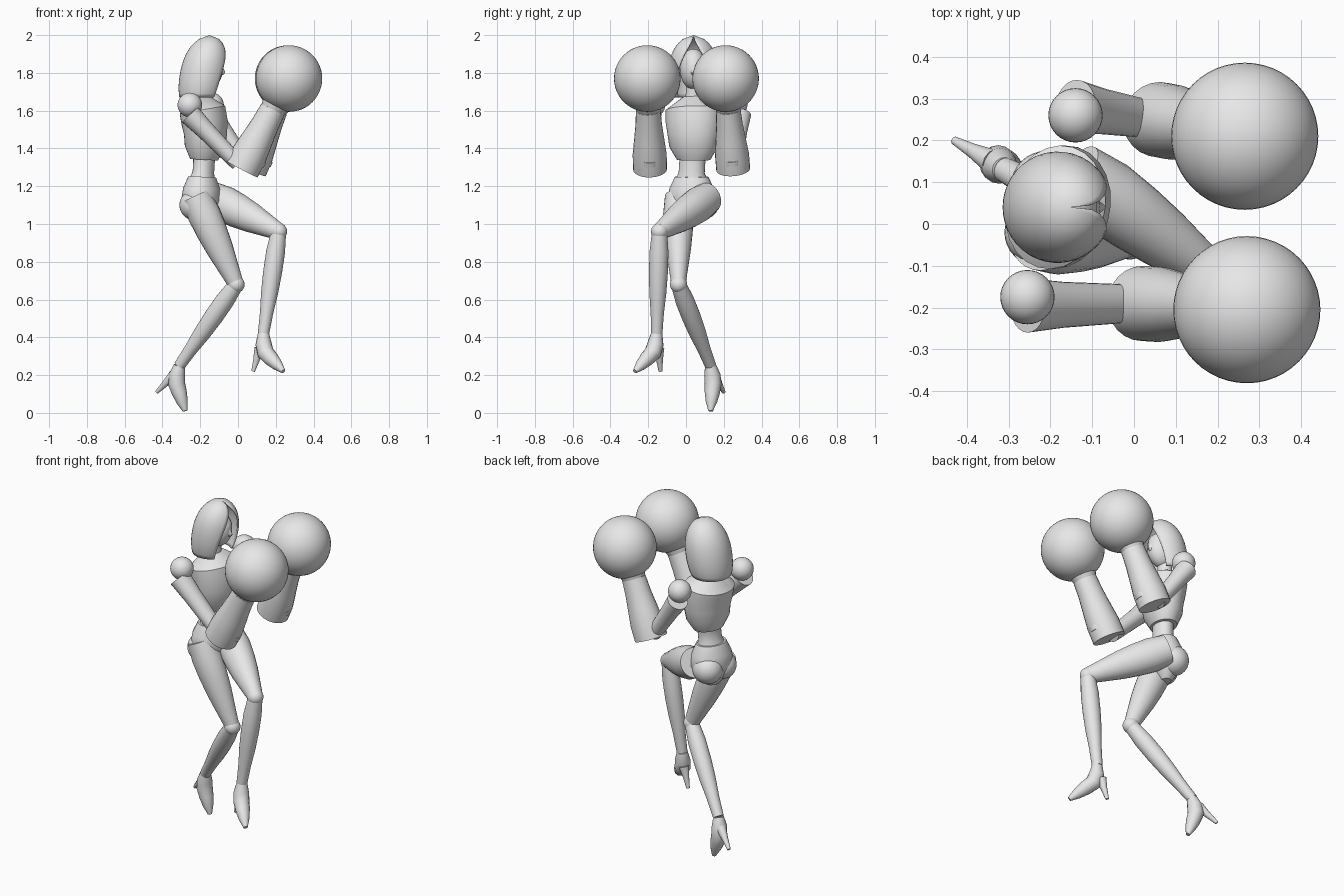
import bpy, bmesh, math
from mathutils import Vector

cube = bpy.data.objects.get("Cube")
if cube:
    bpy.data.objects.remove(cube, do_unlink=True)

colour = (.8, .8, .8, 1)
grey = bpy.data.materials.new("plain_grey")
grey.use_nodes = True
grey.diffuse_color = colour
grey.node_tree.nodes["Principled BSDF"].inputs["Base Color"].default_value = colour


def finish(name, mesh_builder):
    """Turn the built mesh into a smooth grey object with sharp edges kept."""
    bmesh.ops.recalc_face_normals(mesh_builder, faces=mesh_builder.faces)
    mesh = bpy.data.meshes.new(name)
    mesh_builder.to_mesh(mesh)
    mesh_builder.free()
    mesh.materials.append(grey)
    part = bpy.data.objects.new(name, mesh)
    bpy.context.collection.objects.link(part)
    bpy.ops.object.select_all(action="DESELECT")
    part.select_set(True)
    bpy.context.view_layer.objects.active = part
    bpy.ops.object.shade_smooth_by_angle(angle=math.radians(40))
    return part


def skin(mesh_builder, rings):
    """Join neighbouring rows of points with quads and return the rows."""
    rows = [[mesh_builder.verts.new(point) for point in ring] for ring in rings]
    for low, high in zip(rows, rows[1:]):
        for i in range(len(low) - 1):
            mesh_builder.faces.new((low[i], low[i + 1], high[i + 1], high[i]))
    return rows


def along(path, fraction):
    """Find the point at a fraction of the length of a path."""
    lengths = [(b - a).length for a, b in zip(path, path[1:])]
    remaining = fraction * sum(lengths)
    for start, end, length in zip(path, path[1:], lengths):
        if remaining <= length:
            return start.lerp(end, remaining / length)
        remaining -= length
    return path[-1]


def loft(name, path, widths, flatness=1, side=(0, 1, 0), sides=24):
    """Sweep an ellipse along a path, with its half widths evenly spaced."""
    path = [Vector(point) for point in path]
    last = len(widths) - 1
    centres = [along(path, i / last) for i in range(last + 1)]
    rings = []
    for i, (centre, width) in enumerate(zip(centres, widths)):
        tangent = (centres[min(i + 1, last)] - centres[max(i - 1, 0)]).normalized()
        across = Vector(side)
        across = (across - tangent * across.dot(tangent)).normalized()
        depth = tangent.cross(across) * flatness
        turns = [math.tau * k / sides for k in range(sides + 1)]
        rings.append([centre + width * (across * math.cos(t) + depth * math.sin(t)) for t in turns])
    builder = bmesh.new()
    rows = skin(builder, rings)
    builder.faces.new(rows[0][:-1])
    builder.faces.new(rows[-1][:-1])
    bmesh.ops.remove_doubles(builder, verts=builder.verts, dist=.0001)
    return finish(name, builder)


def ball(name, centre, radius, scale=(1, 1, 1), segments=32):
    builder = bmesh.new()
    bmesh.ops.create_uvsphere(builder, u_segments=segments, v_segments=segments // 2, radius=radius)
    bmesh.ops.scale(builder, vec=scale, verts=builder.verts)
    bmesh.ops.translate(builder, vec=centre, verts=builder.verts)
    return finish(name, builder)


# Torso, waist and hips, all turned a little to one side
turned = (.3, 1, 0)
loft("chest", [(-.18, .04, 1.34), (-.17, .04, 1.5), (-.2, .04, 1.67)],
     (.09, .13, .14, .15, .15, .06), .8, turned)
loft("waist", [(-.18, .04, 1.38), (-.18, .03, 1.3), (-.19, .03, 1.22)],
     (.07, .07, .07, .09), .8, turned)
loft("hips", [(-.19, .03, 1.25), (-.2, .03, 1)],
     (.09, .12, .13, .1, .04), .8, turned)
ball("left_buttock", (-.21, .09, 1.11), .085)
ball("right_buttock", (-.23, -.02, 1.1), .08)
loft("neck", [(-.2, .04, 1.62), (-.18, .04, 1.77)], (.06, .04, .04))

# Head with a pointed mask
ball("head", (-.17, .04, 1.82), .09, (1, .8, 1.2))
loft("face_mask", [(-.13, .04, 1.82), (-.07, .04, 1.8)], (.06, .05, .02, .005), 1.4, sides=10)

# Hood: a dome whose front opening narrows towards the top
hood_rows = []
steps = 16
for row in range(steps + 1):
    rise = row / steps
    radius = .136 * (1 - rise ** 4) ** .6 - .02 * (1 - rise) ** 6
    middle = .05 * rise - .2
    gap = math.radians(48) * (1 - rise ** 2)
    arc = [gap + (math.tau - 2 * gap) * i / 32 for i in range(33)]
    hood_rows.append([(middle + .95 * radius * math.cos(t),
                       .04 + radius * math.sin(t),
                       1.67 + .33 * rise) for t in arc])
hood_builder = bmesh.new()
skin(hood_builder, hood_rows)
bmesh.ops.remove_doubles(hood_builder, verts=hood_builder.verts, dist=.0005)
hood = finish("hood", hood_builder)
cloth = hood.modifiers.new("cloth_thickness", "SOLIDIFY")
cloth.thickness = .01
cloth.offset = -1

# Arms with flared cuffs and round boxing gloves
arms = {
    "right": dict(shoulder=(-.255, -.175, 1.63), elbow=(0, -.19, 1.32), fist=(.27, -.205, 1.77)),
    "left": dict(shoulder=(-.14, .26, 1.63), elbow=(.04, .25, 1.32), fist=(.265, .21, 1.77)),
}
for name, joints in arms.items():
    shoulder, elbow, fist = (Vector(joints[key]) for key in ("shoulder", "elbow", "fist"))
    outward = math.copysign(.02, shoulder.y)
    sleeve = shoulder + Vector((0, outward, -.05))
    cuff = elbow + Vector((.02, 0, -.03))
    wrist = cuff.lerp(fist, .66)
    ball(name + "_shoulder", shoulder, .065)
    loft(name + "_upper_arm", [sleeve, elbow], (.065, .055, .05, .045), .9)
    loft(name + "_forearm_cuff", [cuff, wrist], (.09, .09, .08, .07, .065), 1.05)
    loft(name + "_glove_neck", [wrist, wrist.lerp(fist, .5)], (.065, .08, .09))
    ball(name + "_glove", fist, .176, segments=48)
    # Raised closing strap on the outside of the cuff
    strap_shift = Vector((.045, 0, -.02))
    loft(name + "_cuff_strap",
         [cuff.lerp(wrist, .16) + strap_shift, cuff.lerp(wrist, .24) + strap_shift], (.05, .05))

# Legs: the right one trails behind, the left one is raised
legs = {
    "right": dict(hip=(-.225, -.04, 1.15), knee=(-.01, -.04, .68), ankle=(-.31, .13, .25),
                  instep=(-.33, .145, .17), toe=(-.28, .13, .01),
                  heel=(-.34, .15, .2), heel_tip=(-.43, .2, .11), size=.95),
    "left": dict(hip=(-.14, .12, 1.14), knee=(.215, -.14, .96), ankle=(.135, -.155, .42),
                 instep=(.135, -.165, .33), toe=(.24, -.27, .22),
                 heel=(.115, -.145, .34), heel_tip=(.08, -.135, .22), size=1.05),
}
for name, joints in legs.items():
    size = joints.pop("size")
    joint = {key: Vector(value) for key, value in joints.items()}
    thigh_widths = [size * width for width in (.075, .085, .08, .07, .055, .04)]
    loft(name + "_thigh", [joint["hip"], joint["knee"]], thigh_widths, 1.08)
    ball(name + "_knee", joint["knee"], .045)
    loft(name + "_shin", [joint["knee"], joint["ankle"]], (.04, .05, .05, .045, .035, .03))
    # High-heeled shoe
    loft(name + "_shoe", [joint["ankle"], joint["instep"], joint["toe"]],
         (.03, .043, .045, .04, .03, .012), sides=16)
    loft(name + "_heel", [joint["heel"], joint["heel_tip"]], (.03, .018, .01), sides=10)
